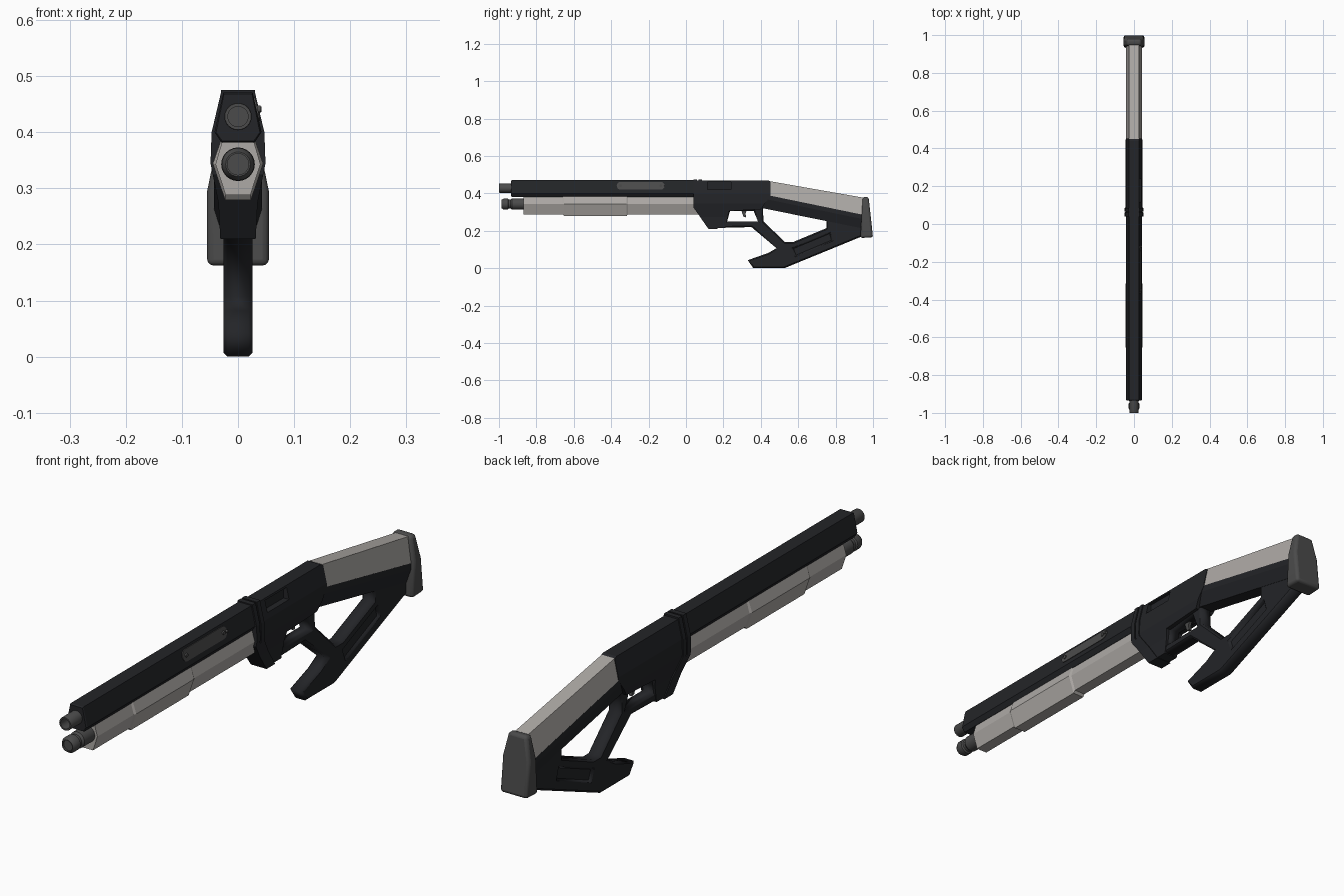
import bpy, bmesh, math
from mathutils import Vector

if "Cube" in bpy.data.objects:
    bpy.data.objects.remove(bpy.data.objects["Cube"])

def material(name, c):
    m = bpy.data.materials.new(name)
    m.diffuse_color = (*c, 1)
    m.use_nodes = True
    m.node_tree.nodes["Principled BSDF"].inputs["Base Color"].default_value = m.diffuse_color
    return m

BLACK = material("black_polymer", (.017, .018, .021))
LIGHT = material("light_grey", (.42, .40, .38))
DARK = material("dark_grey", (.07, .07, .07))

def finish(name, bm, mat, bevel=0, smooth=False):
    bmesh.ops.recalc_face_normals(bm, faces=bm.faces[:])
    me = bpy.data.meshes.new(name)
    bm.to_mesh(me)
    bm.free()
    ob = bpy.data.objects.new(name, me)
    bpy.context.collection.objects.link(ob)
    if mat:
        me.materials.append(mat)
    if bevel:
        b = ob.modifiers.new("bevel", 'BEVEL')
        b.width, b.segments, b.limit_method = bevel, 3, 'ANGLE'
        b.angle_limit = math.radians(25)
    bpy.ops.object.select_all(action='DESELECT')
    ob.select_set(True)
    bpy.context.view_layer.objects.active = ob
    if smooth:
        bpy.ops.object.shade_smooth_by_angle(angle=math.radians(35))
    return ob

def interp(table, z):
    if z <= table[0][0]:
        return table[0][1]
    for (a, wa), (b, wb) in zip(table, table[1:]):
        if z <= b:
            return wa + (wb - wa) * (z - a) / (b - a)
    return table[-1][1]

def prism(name, pts, width, mat, thick=None, **kw):
    """Side profile (y, z) extruded across x; the half width follows a table of (z, w)."""
    bm = bmesh.new()
    f = bm.faces.new([bm.verts.new((-1, y, z)) for y, z in pts])
    r = bmesh.ops.extrude_face_region(bm, geom=[f], use_keep_orig=True)
    for v in r['geom']:
        if isinstance(v, bmesh.types.BMVert):
            v.co.x = 1
    for z, _ in width:
        bmesh.ops.bisect_plane(bm, geom=bm.verts[:] + bm.edges[:] + bm.faces[:],
                               plane_co=(0, 0, z), plane_no=(0, 0, 1))
    for v in bm.verts:
        w = interp(width, v.co.z)
        v.co.x = w if v.co.x > 0 else (-w if thick is None else w - thick)
    return finish(name, bm, mat, **kw)

def loft(name, sections, mat, **kw):
    """Each section is (y, [(half width, z) from top to bottom]), mirrored in x."""
    bm = bmesh.new()
    rings = []
    for y, half in sections:
        loop = half + [(-x, z) for x, z in reversed(half)]
        rings.append([bm.verts.new((x, y, z)) for x, z in loop])
    n = len(rings[0])
    for a, b in zip(rings, rings[1:]):
        for i in range(n):
            j = (i + 1) % n
            bm.faces.new((a[i], a[j], b[j], b[i]))
    bm.faces.new(rings[0])
    bm.faces.new(rings[-1])
    return finish(name, bm, mat, **kw)

def lathe(name, z, profile, mat, n=24):
    """Turned part along y from (y, radius) points."""
    bm = bmesh.new()
    rings = [[bm.verts.new((r * math.cos(2 * math.pi * i / n), y, z + r * math.sin(2 * math.pi * i / n)))
              for i in range(n)] for y, r in profile]
    for a, b in zip(rings, rings[1:]):
        for i in range(n):
            j = (i + 1) % n
            bm.faces.new((a[i], a[j], b[j], b[i]))
    bm.faces.new(rings[0])
    bm.faces.new(rings[-1])
    return finish(name, bm, mat, smooth=True)

def pin(name, x, y, z, r, length, mat):
    bpy.ops.mesh.primitive_cylinder_add(vertices=12, radius=r, depth=length, location=(x, y, z),
                                        rotation=(0, math.pi / 2, 0))
    ob = bpy.context.object
    ob.name = name
    ob.data.materials.append(mat)

# barrel muzzle and magazine cap
lathe("barrel", .428, [(-.90, .0245), (-.998, .0245), (-1, .0235), (-1, .018), (-.95, .018)], DARK)
lathe("magazine_cap", .343, [(-.84, .030), (-.93, .030), (-.938, .024), (-.948, .024), (-.952, .029),
                             (-.976, .029), (-.987, .022), (-.987, .019), (-.98, .019)], DARK)

# long upper shroud over the barrel
shroud = [(.026, .471), (.042, .40), (.030, .382)]
loft("barrel_shroud", [(-.935, [(.025, .468), (.039, .40), (.028, .384)]), (-.93, shroud), (.06, shroud)], BLACK)

# hexagonal magazine housing and sliding pump
hexa = [(.027, .388), (.040, .343), (.022, .288)]
loft("magazine_housing", [(-.87, hexa), (.08, hexa)], LIGHT)
pump = [(.029, .390), (.045, .344), (.023, .279)]
loft("pump_grip", [(-.66, hexa), (-.652, pump), (-.318, pump), (-.31, hexa)], LIGHT)

# receiver with ejection port cut on the right
W = [(.20, .027), (.275, .031), (.345, .045), (.40, .043), (.472, .026)]
receiver = prism("receiver", [(.05, .469), (.44, .469), (.452, .463), (.452, .388), (.40, .315), (.23, .306),
                              (.21, .214), (.145, .214), (.05, .325)], W, BLACK)
bpy.ops.mesh.primitive_cube_add(size=1, location=(.04, .178, .441))
cutter = bpy.context.object
cutter.name, cutter.hide_render = "port_cutter", True
cutter.scale = (.048, .125, .042)
boo = receiver.modifiers.new("port", 'BOOLEAN')
boo.operation, boo.object, boo.solver = 'DIFFERENCE', cutter, 'EXACT'
bpy.context.view_layer.objects.active = receiver
bpy.ops.object.modifier_apply(modifier="port")
bpy.data.objects.remove(cutter)

# twin bands around the receiver front
WB = [(z, w + .004) for z, w in W]
for i, (a, b) in enumerate([(.04, .060), (.066, .085)]):
    prism(f"receiver_band_{i + 1}", [(a, .475), (b, .475), (b, .335), (b + .085, .21), (b + .06, .21),
                                     (a, .325)], WB, BLACK)

# stock: light upper shell, black lower beam
loft("stock_shell", [(.45, [(.026, .465), (.043, .388)]), (.95, [(.026, .377), (.043, .284)])], LIGHT)
loft("stock_beam", [(.39, [(.042, .388), (.042, .372), (.027, .325)]),
                    (.45, [(.043, .388), (.043, .365), (.027, .313)]),
                    (.95, [(.043, .285), (.043, .262), (.027, .212)])], BLACK)

# trigger guard, grip and lower strut as one plate with openings
outline = [(.1, .30), (.145, .215), (.35, .22), (.484, .107), (.44, .082), (.33, .043), (.36, 0), (.525, 0),
           (.945, .172), (.945, .26), (.75, .295), (.42, .35), (.1, .35)]
guard_hole = [(.235, .306), (.362, .306), (.385, .25), (.22, .25)]
stock_hole = [(.41, .33), (.75, .265), (.75, .214), (.57, .139), (.53, .139), (.415, .25)]
panel_hole = [(.575, .105), (.768, .185), (.778, .150), (.588, .07)]

def plate(name, loops, half, bevel, mat):
    cu = bpy.data.curves.new(name, 'CURVE')
    cu.dimensions, cu.fill_mode = '2D', 'BOTH'
    cu.extrude, cu.bevel_depth, cu.offset, cu.bevel_resolution = half - bevel, bevel, -bevel, 0
    for pts in loops:
        s = cu.splines.new('POLY')
        s.points.add(len(pts) - 1)
        s.use_cyclic_u = True
        for p, (y, z) in zip(s.points, pts):
            p.co = (y, z, 0, 1)
    ob = bpy.data.objects.new(name, cu)
    bpy.context.collection.objects.link(ob)
    ob.rotation_euler = (math.pi / 2, 0, math.pi / 2)
    cu.materials.append(mat)
    bpy.ops.object.select_all(action='DESELECT')
    ob.select_set(True)
    bpy.context.view_layer.objects.active = ob
    bpy.ops.object.convert(target='MESH')

plate("grip_frame", [outline, guard_hole, stock_hole, panel_hole], .026, .007, BLACK)
mid = sum((Vector(p) for p in panel_hole), Vector((0, 0))) / 4
plate("strut_panel", [[tuple(mid + (Vector(p) - mid) * 1.06) for p in panel_hole]], .017, 0, BLACK)

# trigger
prism("trigger", [(.295, .312), (.325, .312), (.318, .29), (.322, .272), (.308, .274), (.302, .29)],
      [(.27, .006), (.312, .006)], DARK)

# rubber butt pad
prism("butt_pad", [(.945, .380), (.976, .382), (1.0, .165), (.932, .162)],
      [(.16, .055), (.295, .055), (.382, .037)], DARK, bevel=.011, smooth=True)

# rounded side plate with screws on the right of the shroud
cap = [(-.2425 + s * .107 + .021 * math.cos(a), .441 + .021 * math.sin(a))
       for s, start in ((1, -90), (-1, 90))
       for a in [math.radians(start + k * 22.5) for k in range(9)]]
prism("side_plate", cap, [(.40, .0445), (.472, .0285)], DARK, thick=.008)
for i, y in enumerate((-.35, -.135)):
    pin(f"plate_screw_{i + 1}", .035, y, .441, .007, .010, DARK)
pin("plate_knob", .036, -.118, .441, .005, .012, DARK)
